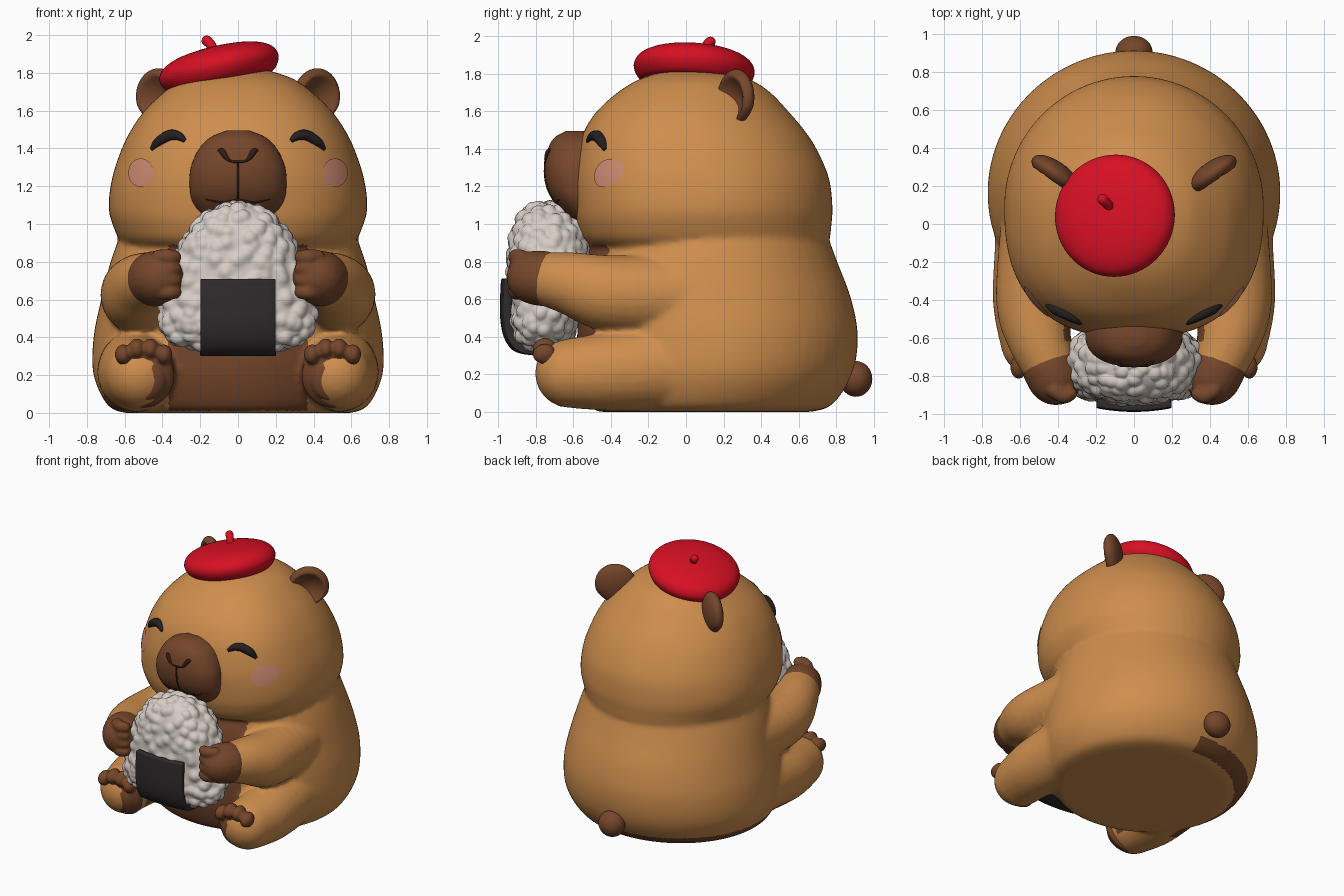
import bpy, bmesh, math
from mathutils import Vector, Matrix, noise
from mathutils.bvhtree import BVHTree

if "Cube" in bpy.data.objects:
    bpy.data.objects.remove(bpy.data.objects["Cube"])


def material(name, r, g, b):
    m = bpy.data.materials.new(name)
    m.use_nodes = True
    m.diffuse_color = (r, g, b, 1)
    bsdf = m.node_tree.nodes["Principled BSDF"]
    bsdf.inputs["Base Color"].default_value = (r, g, b, 1)
    bsdf.inputs["Roughness"].default_value = 0.6
    return m


FUR = material("tan_fur", 0.62, 0.27, 0.075)
BROWN = material("brown_fur", 0.18, 0.062, 0.024)
RED = material("red_felt", 0.68, 0.005, 0.017)
RICE = material("white_rice", 0.68, 0.61, 0.56)
NORI = material("black_seaweed", 0.03, 0.024, 0.025)
EYE = material("dark_eye", 0.018, 0.014, 0.016)
PINK = material("pink_blush", 0.63, 0.26, 0.17)
LINE = material("dark_brown_line", 0.035, 0.012, 0.006)


def spline(pts, steps):
    """Smooth path through tuples of any length."""
    pts = [Vector(p) for p in pts]
    out = []
    for i in range(len(pts) - 1):
        a, b, c, d = pts[max(i - 1, 0)], pts[i], pts[i + 1], pts[min(i + 2, len(pts) - 1)]
        for s in range(steps):
            t = s / steps
            out.append(b + (c - a) * (t / 2) + (a * 2 - b * 5 + c * 4 - d) * (t * t / 2)
                       + (b * 3 - a - c * 3 + d) * (t ** 3 / 2))
    return out + [pts[-1]]


def loft(bm, sections, front_power=2.0, steps=5, sides=64):
    """Stack of rings, each given as height, half width, front y, back y."""
    rings = []
    for z, rx, yf, yb in spline(sections, steps):
        ring = []
        for k in range(sides):
            a = math.tau * k / sides
            e = 2 / (front_power if math.sin(a) < 0 else 2)
            x = math.copysign(abs(math.cos(a)) ** e, math.cos(a)) * rx
            y = math.copysign(abs(math.sin(a)) ** e, math.sin(a)) * (yb - yf) / 2
            ring.append(bm.verts.new((x, (yf + yb) / 2 + y, z)))
        rings.append(ring)
    for lo, hi in zip(rings, rings[1:]):
        for k in range(sides):
            n = (k + 1) % sides
            bm.faces.new((lo[k], lo[n], hi[n], hi[k]))
    bm.faces.new(rings[0][::-1])
    bm.faces.new(rings[-1])


def ball(bm, center, size, rot=None):
    m = Matrix.Translation(center) @ (rot or Matrix()) @ Matrix.Diagonal((*size, 1))
    return bmesh.ops.create_icosphere(bm, subdivisions=4, radius=1, matrix=m)["verts"]


def chain(bm, pts, steps=6):
    """Tapered limb made of overlapping balls: x, y, z, radius."""
    for x, y, z, r in spline(pts, steps):
        bmesh.ops.create_icosphere(bm, subdivisions=3, radius=r,
                                   matrix=Matrix.Translation((x, y, z)))


def finish(bm, name, mat, matrix=None):
    me = bpy.data.meshes.new(name)
    bm.normal_update()
    bm.to_mesh(me)
    bm.free()
    me.materials.append(mat)
    me.shade_smooth()
    ob = bpy.data.objects.new(name, me)
    bpy.context.collection.objects.link(ob)
    if matrix:
        ob.matrix_world = matrix
    return ob


def fuse(ob, voxel, smooth):
    """Merge overlapping pieces into one soft skin."""
    r = ob.modifiers.new("fuse", "REMESH")
    r.mode, r.voxel_size, r.use_smooth_shade = "VOXEL", voxel, True
    s = ob.modifiers.new("soften", "SMOOTH")
    s.factor, s.iterations = 0.5, smooth
    dg = bpy.context.evaluated_depsgraph_get()
    me = bpy.data.meshes.new_from_object(ob.evaluated_get(dg))
    mats = list(ob.data.materials)
    ob.modifiers.clear()
    ob.data = me
    me.materials.clear()
    for m in mats:
        me.materials.append(m)
    me.shade_smooth()


def surface(ob):
    me = ob.data
    tree = BVHTree.FromPolygons([v.co for v in me.vertices], [p.vertices[:] for p in me.polygons])

    def hit(x, z, lift=0.0):
        co, n, _, _ = tree.ray_cast(Vector((x, -2, z)), Vector((0, 1, 0)))
        return co + n * lift if co else Vector((x, -0.5, z))
    return hit


def stroke(name, pts, depth, mat, hit):
    """Tapered line laid on a surface: x, z, relative thickness."""
    cu = bpy.data.curves.new(name, "CURVE")
    cu.dimensions, cu.bevel_depth, cu.bevel_resolution, cu.use_fill_caps = "3D", depth, 4, True
    path = spline([(x, z, w) for x, z, w in pts], 8)
    sp = cu.splines.new("POLY")
    sp.points.add(len(path) - 1)
    for p, (x, z, w) in zip(sp.points, path):
        p.co, p.radius = (*hit(x, z), 1), w
    sp.use_smooth = True
    cu.materials.append(mat)
    bpy.context.collection.objects.link(bpy.data.objects.new(name, cu))


# Body, head, arms and legs as one skin
bm = bmesh.new()
loft(bm, [(0, .60, -.46, .67), (.04, .69, -.52, .78), (.2, .765, -.57, .885), (.4, .765, -.58, .915),
          (.6, .725, -.57, .88), (.8, .675, -.54, .805), (.95, .62, -.48, .75)])
loft(bm, [(.85, .48, -.40, .66), (.9, .61, -.53, .755), (1.0, .665, -.58, .775), (1.1, .685, -.595, .78),
          (1.25, .665, -.6, .76), (1.4, .615, -.575, .695), (1.5, .565, -.54, .63), (1.6, .495, -.475, .545),
          (1.7, .39, -.365, .45), (1.77, .29, -.25, .34), (1.82, .14, -.1, .17)], 2.5)
for s in (-1, 1):
    chain(bm, [(s * .49, -.05, .62, .22), (s * .525, -.4, .63, .205),
               (s * .50, -.6, .68, .17), (s * .44, -.76, .71, .14)])
    chain(bm, [(s * .5, -.1, .24, .235), (s * .535, -.4, .215, .212), (s * .52, -.62, .205, .185)])
body = finish(bm, "body", FUR)
body.data.materials.append(BROWN)
fuse(body, 0.017, 8)
for p in body.data.polygons:
    x, y, z = p.center
    belly = -.62 < y < -.3 and abs(x) < .37 and .012 < z < .89
    rump = y > -.3 and x < .08 and .012 < z < .09
    p.material_index = int(belly or rump)

# Muzzle
bm = bmesh.new()
loft(bm, [(1.0, .12, -.58, -.45), (1.04, .19, -.63, -.42), (1.12, .242, -.7, -.42), (1.2, .256, -.74, -.42),
          (1.3, .25, -.752, -.42), (1.4, .205, -.735, -.42), (1.46, .145, -.70, -.45),
          (1.495, .06, -.64, -.52)], 2.3)
muzzle = finish(bm, "muzzle", BROWN)

# Face details laid on the skin
face, snout = surface(body), surface(muzzle)
stroke("nose_line", [(0, 1.33, .8), (0, 1.24, 1), (0, 1.13, .8)], .006, LINE, snout)
for s, side in ((-1, "right"), (1, "left")):
    stroke(side + "_eye", [(s * .28, 1.44, .4), (s * .315, 1.465, .9), (s * .36, 1.468, 1.1),
                           (s * .42, 1.435, 1), (s * .458, 1.395, .4)], .027, EYE, face)
    stroke(side + "_nostril", [(s * .045, 1.335, .5), (s * .065, 1.355, 1), (s * .085, 1.385, 1.2),
                               (s * .105, 1.39, .5)], .013, LINE, snout)
    stroke(side + "_nose_crease", [(0, 1.33, 1), (s * .025, 1.33, 1), (s * .045, 1.335, 1)], .006, LINE, snout)
    stroke(side + "_mouth", [(0, 1.13, 1), (s * .08, 1.115, 1), (s * .17, 1.13, .6)], .006, LINE, snout)
    bm = bmesh.new()
    bmesh.ops.create_circle(bm, cap_ends=True, cap_tris=True, segments=32, radius=1)
    bmesh.ops.subdivide_edges(bm, edges=bm.edges[:], cuts=4, use_grid_fill=True)
    for v in bm.verts:
        v.co = face(s * (.51 + .066 * v.co.x), 1.27 + .075 * v.co.y, .006)
    if s < 0:
        bmesh.ops.reverse_faces(bm, faces=bm.faces[:])
    finish(bm, side + "_blush", PINK)

    # Cupped ear
    bm = bmesh.new()
    for v in ball(bm, (0, 0, 0), (.145, .065, .155)):
        if v.co.y < 0:
            r2 = (v.co.x / .12) ** 2 + ((v.co.z + .01) / .13) ** 2
            v.co.y += .085 * max(0, 1 - r2)
        if v.co.z < 0:
            v.co.x *= 1 + v.co.z * 1.5
    finish(bm, side + "_ear", BROWN, Matrix.Translation((s * .415, .265, 1.67))
           @ Matrix.Rotation(s * math.radians(35), 4, "Z") @ Matrix.Rotation(s * math.radians(18), 4, "Y"))

    # Hand with curled fingers
    bm = bmesh.new()
    chain(bm, [(s * .44, -.765, .71, .148), (s * .42, -.81, .715, .142), (s * .405, -.83, .715, .125)])
    for i in range(4):
        z = .825 - i * .062
        chain(bm, [(s * .42, -.88, z, .04), (s * .37, -.905, z, .042), (s * .335, -.895, z, .036)])
    fuse(finish(bm, side + "_hand", BROWN), .01, 3)

    # Foot with toes
    bm = bmesh.new()
    tilt = Matrix.Rotation(math.radians(14), 4, "X")
    ball(bm, (s * .5, -.695, .195), (.163, .075, .172), tilt)
    for i in range(4):
        dx = (i - 1.5) * .072
        ball(bm, (s * .5 + dx, -.755, .345 - 3 * dx * dx), (.044, .062, .052), tilt)
    ball(bm, (s * .5, -.745, .17), (.115, .04, .11), tilt)
    fuse(finish(bm, side + "_foot", BROWN), .01, 3)

# Tail
bm = bmesh.new()
ball(bm, (0, .905, .175), (.098, .087, .095))
finish(bm, "tail", BROWN)

# Rice ball with grain bumps
bm = bmesh.new()
loft(bm, [(.325, .14, -.86, -.72), (.345, .27, -.9, -.66), (.39, .37, -.93, -.61), (.47, .415, -.945, -.57),
          (.6, .41, -.95, -.53), (.8, .35, -.95, -.5), (.95, .275, -.935, -.52), (1.05, .185, -.89, -.58),
          (1.1, .1, -.83, -.65), (1.115, .03, -.77, -.71)], 2.3, 11, 144)
bm.normal_update()
for v in bm.verts:
    d = noise.voronoi(v.co * 15)[0][0]
    v.co += v.normal * (.014 - .05 * min(d, .7) ** 2)
finish(bm, "rice_ball", RICE)

# Seaweed wrap, folded under the rice
bm = bmesh.new()
rows = [[bm.verts.new((x / 30, y + .5 * (x / 30) ** 2, z)) for x in range(-6, 7)]
        for y, z in spline([(-.985, .71), (-.99, .6), (-.988, .48), (-.965, .385), (-.91, .32), (-.8, .3),
                            (-.7, .31)], 4)]
for a, b in zip(rows, rows[1:]):
    for i in range(len(a) - 1):
        bm.faces.new((a[i], b[i], b[i + 1], a[i + 1]))
wrap = finish(bm, "seaweed_wrap", NORI)
sol = wrap.modifiers.new("thickness", "SOLIDIFY")
sol.thickness, sol.offset = .045, -1
bev = wrap.modifiers.new("soft_edge", "BEVEL")
bev.width, bev.segments, bev.limit_method, bev.angle_limit = .008, 2, "ANGLE", 1

# Beret and its stem
bm = bmesh.new()
loft(bm, [(z, r, -r, r) for z, r in ((-.1, .2), (-.098, .27), (-.06, .31), (-.01, .322), (.04, .29),
                                     (.075, .21), (.092, .1), (.095, .01))])
finish(bm, "beret", RED, Matrix.Translation((-.105, .045, 1.845))
       @ Matrix.Rotation(math.radians(-13), 4, "Y") @ Matrix.Rotation(math.radians(-4), 4, "X"))
bm = bmesh.new()
chain(bm, [(-.125, .09, 1.91, .026), (-.145, .11, 1.95, .027), (-.165, .13, 1.97, .029)], 10)
fuse(finish(bm, "beret_stem", RED), .007, 2)
